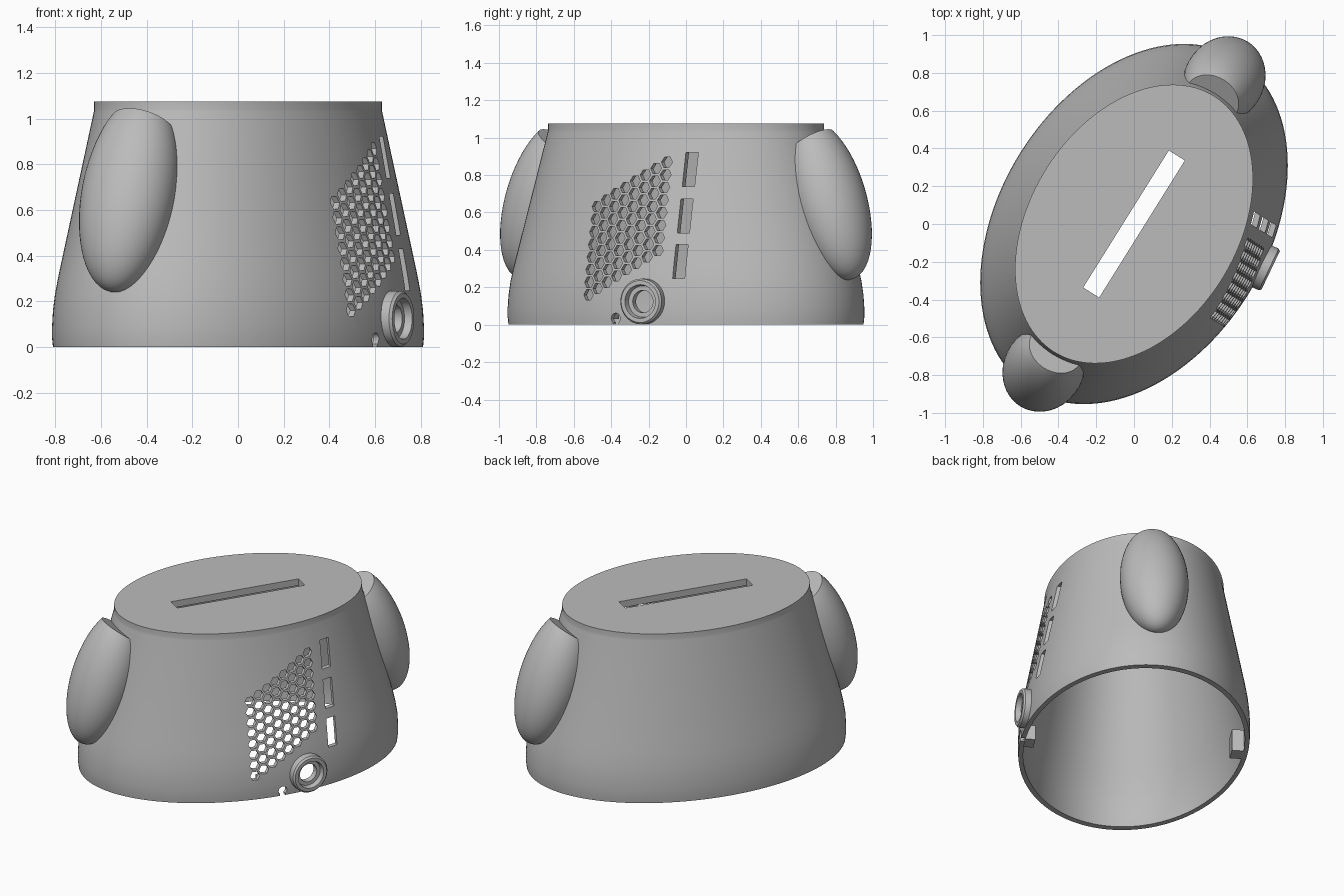
import bpy, bmesh, math
from mathutils import Matrix

cube = bpy.data.objects.get("Cube")
if cube:
    bpy.data.objects.remove(cube)

TURN = math.radians(58)      # long axis of the oval, seen from above
RATIO = 0.688                # short axis / long axis
WALL = 0.042
OUTER = [(1.028, 0), (1.033, 0.04), (1.033, 0.09), (1.028, 0.16), (1.017, 0.23),
         (0.998, 0.31), (0.975, 0.395), (0.801, 1.03), (0.799, 1.04), (0.799, 1.075)]

grey = bpy.data.materials.new("plain grey")
grey.use_nodes = True
color = (0.5, 0.5, 0.5, 1)
grey.diffuse_color = color
grey.node_tree.nodes["Principled BSDF"].inputs["Base Color"].default_value = color


def to_object(name, bm):
    bmesh.ops.recalc_face_normals(bm, faces=bm.faces)
    mesh = bpy.data.meshes.new(name)
    bm.to_mesh(mesh)
    bm.free()
    mesh.materials.append(grey)
    obj = bpy.data.objects.new(name, mesh)
    bpy.context.collection.objects.link(obj)
    return obj


def bridge(bm, low, high):
    for i in range(len(low)):
        j = (i + 1) % len(low)
        bm.faces.new((low[i], low[j], high[j], high[i]))


def oval_loft(bm, profile, segments=128):
    """Closed solid through oval rings, capped at both ends."""
    rings = []
    for a, z in profile:
        rings.append([bm.verts.new((a * math.cos(t), a * RATIO * math.sin(t), z))
                      for t in (2 * math.pi * i / segments for i in range(segments))])
    for low, high in zip(rings, rings[1:]):
        bridge(bm, low, high)
    bm.faces.new(rings[0][::-1])
    bm.faces.new(rings[-1])


def box(bm, center, size):
    bmesh.ops.create_cube(bm, size=1, matrix=Matrix.Translation(center) @ Matrix.Diagonal((*size, 1)))


def rod(bm, x, y, z, radius, depth, sides, yaw=0.0):
    """Prism lying along the local y axis."""
    m = (Matrix.Translation((x, y, z)) @ Matrix.Rotation(yaw, 4, 'Z')
         @ Matrix.Rotation(math.pi / 2, 4, 'X'))
    if sides == 6:           # flat side up
        m = m @ Matrix.Rotation(math.pi / 2, 4, 'Z')
    bmesh.ops.create_cone(bm, cap_ends=True, segments=sides, radius1=radius,
                          radius2=radius, depth=depth, matrix=m)


def cut(obj, bm):
    """Subtract a solid, taking the first solver that gives a sound result."""
    tool = to_object("cutter", bm)
    tool.hide_render = True
    mod = obj.modifiers.new("cut", 'BOOLEAN')
    mod.operation, mod.object = 'DIFFERENCE', tool
    for solver in ('MANIFOLD', 'EXACT', 'FLOAT'):
        mod.solver = solver
        bpy.context.view_layer.update()
        evaluated = obj.evaluated_get(bpy.context.evaluated_depsgraph_get())
        result = bpy.data.meshes.new_from_object(evaluated)
        if len(result.polygons) > 0.3 * len(obj.data.polygons):
            obj.modifiers.clear()
            obj.data = result
            break
    obj.modifiers.clear()
    bpy.data.objects.remove(tool)


def finish(obj, angle=30):
    obj.rotation_euler.z += TURN
    bpy.ops.object.select_all(action='DESELECT')
    obj.select_set(True)
    bpy.context.view_layer.objects.active = obj
    bpy.ops.object.shade_smooth_by_angle(angle=math.radians(angle))


# Oval shell, open underneath: up the outside, across the top, and down the inside
bm = bmesh.new()
inside = [(a - WALL, z) for a, z in OUTER[:-2]]
oval_loft(bm, OUTER)
oval_loft(bm, inside)
bm.faces.ensure_lookup_table()
floors = [f for f in bm.faces if len(f.verts) > 4 and f.calc_center_median().z < 0.01]
rims = [sorted(f.verts, key=lambda v: math.atan2(v.co.y / RATIO, v.co.x) % (2 * math.pi) if abs(v.co.y) > 1e-6
               else (0 if v.co.x > 0 else math.pi)) for f in floors]
bmesh.ops.delete(bm, geom=floors, context='FACES_ONLY')
bridge(bm, rims[0], rims[1])
shell = to_object("shell", bm)

# Slot in the top
bm = bmesh.new()
box(bm, (0, 0, 1.05), (0.856, 0.10, 0.2))
cut(shell, bm)

# Honeycomb vent: eight columns, each half a cell higher than the last
PITCH = 0.0675
bm = bmesh.new()
for col in range(8):
    for row in range(8):
        rod(bm, -0.18 + col * PITCH * 0.866, -0.6, 0.16 + (row + col / 2) * PITCH, 0.0315, 0.5, 6)
cut(shell, bm)

# Three upright window slots
bm = bmesh.new()
for z in (0.83, 0.582, 0.338):
    box(bm, (0.36, -0.6, z), (0.065, 0.5, 0.182))
cut(shell, bm)

# Port opening
PORT_X, PORT_Z, YAW = 0.17, 0.124, math.radians(6.5)
bm = bmesh.new()
rod(bm, PORT_X, -0.7, PORT_Z, 0.08, 0.3, 48, YAW)
cut(shell, bm)

# Small round notch, open to the base
bm = bmesh.new()
rod(bm, 0, -0.7, 0.034, 0.028, 0.2, 24)
cut(shell, bm)
bm = bmesh.new()
box(bm, (0, -0.7, 0), (0.036, 0.2, 0.04))
cut(shell, bm)
finish(shell)

# Stepped ring around the port
bm = bmesh.new()
steps = [(0.122, 0.03), (0.122, -0.035), (0.112, -0.046), (0.09, -0.046),
         (0.084, -0.012), (0.06, -0.012), (0.06, 0.03)]
SIDES = 48
rings = [[bm.verts.new((r * math.cos(t), y, r * math.sin(t)))
          for t in (2 * math.pi * i / SIDES for i in range(SIDES))] for r, y in steps]
for k, ring in enumerate(rings):
    bridge(bm, ring, rings[(k + 1) % len(rings)])
bm.transform(Matrix.Translation((PORT_X, -0.698, PORT_Z)) @ Matrix.Rotation(YAW, 4, 'Z'))
finish(to_object("port_ring", bm))

# Egg-shaped side pods at both ends of the long axis, trimmed at the top
for name, half_turn in (("left_pod", 0), ("right_pod", math.pi)):
    bm = bmesh.new()
    bmesh.ops.create_uvsphere(
        bm, u_segments=48, v_segments=32, radius=1,
        matrix=Matrix.Translation((0.9, 0, 0.67)) @ Matrix.Rotation(math.radians(-19), 4, 'Y')
        @ Matrix.Diagonal((0.198, 0.212, 0.45, 1)))
    trim = bmesh.ops.bisect_plane(bm, geom=bm.verts[:] + bm.edges[:] + bm.faces[:],
                                  plane_co=(0.81, 0, 0.985), plane_no=(-0.68, 0, 1), clear_outer=True)
    edges = [e for e in trim["geom_cut"] if isinstance(e, bmesh.types.BMEdge)]
    bmesh.ops.edgeloop_fill(bm, edges=edges)
    pod = to_object(name, bm)
    bm = bmesh.new()
    oval_loft(bm, [(a - 0.02, z) for a, z in OUTER])
    cut(pod, bm)
    pod.rotation_euler.z = half_turn
    finish(pod)

# Two clips inside the base, at the ends of the short axis
for name, center, size in (("left_clip", (-0.09, -0.645, 0.08), (0.1, 0.07, 0.1)),
                           ("right_clip", (0, 0.645, 0.075), (0.1, 0.08, 0.15))):
    bm = bmesh.new()
    box(bm, center, size)
    finish(to_object(name, bm))
